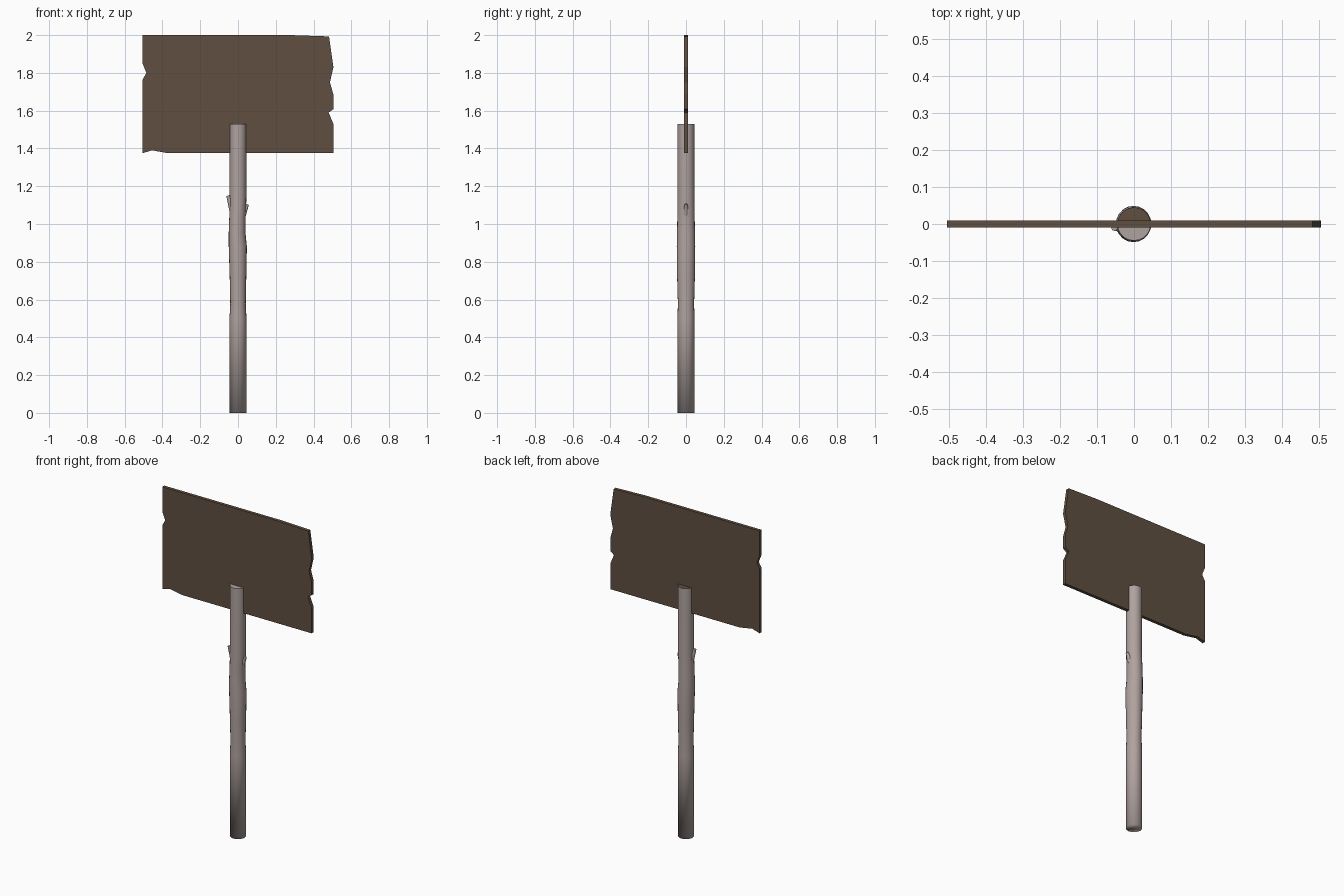
import bpy, bmesh, math
from mathutils import Vector

if "Cube" in bpy.data.objects:
    bpy.data.objects.remove(bpy.data.objects["Cube"])


def material(name, rgb):
    m = bpy.data.materials.new(name)
    m.diffuse_color = (*rgb, 1)
    m.use_nodes = True
    m.node_tree.nodes["Principled BSDF"].inputs["Base Color"].default_value = m.diffuse_color
    return m


BROWN = material("dark_brown_wood", (0.115, 0.078, 0.051))
GREY = material("pale_grey_wood", (0.43, 0.365, 0.345))


def finish(name, bm, mats):
    bmesh.ops.recalc_face_normals(bm, faces=bm.faces)
    me = bpy.data.meshes.new(name)
    bm.to_mesh(me)
    bm.free()
    for m in mats:
        me.materials.append(m)
    ob = bpy.data.objects.new(name, me)
    bpy.context.collection.objects.link(ob)
    return ob


# Sign board: chipped outline given thickness
outline = [(-.505, 2.0), (-.505, 1.85), (-.485, 1.80), (-.505, 1.765),
           (-.505, 1.375), (-.455, 1.39), (-.37, 1.375), (.505, 1.375),
           (.505, 1.53), (.48, 1.59), (.505, 1.608), (.505, 1.685),
           (.487, 1.75), (.505, 1.83), (.482, 1.993), (.28, 2.0)]
bm = bmesh.new()
face = bm.faces.new([bm.verts.new((x, -0.01, z)) for x, z in outline])
ext = bmesh.ops.extrude_face_region(bm, geom=[face], use_keep_orig=True)
for v in ext["geom"]:
    if isinstance(v, bmesh.types.BMVert):
        v.co.y = 0.01
finish("sign_board", bm, [BROWN])

# Post: slightly crooked stack of rings (height, centre x, x radius, y radius)
rings = [(0, 0, .045, .045), (.5, 0, .045, .045), (.58, 0, .041, .043),
         (.72, 0, .044, .047), (.88, -.001, .048, .049), (.96, -.005, .044, .047),
         (1.04, -.003, .043, .046), (1.12, 0, .044, .045), (1.53, 0, .045, .045)]
SIDES = 20
bm = bmesh.new()
loops = []
for z, cx, rx, ry in rings:
    loops.append([bm.verts.new((cx + rx * math.cos(2 * math.pi * i / SIDES),
                                ry * math.sin(2 * math.pi * i / SIDES), z))
                  for i in range(SIDES)])
for a, b in zip(loops, loops[1:]):
    for i in range(SIDES):
        j = (i + 1) % SIDES
        bm.faces.new((a[i], a[j], b[j], b[i])).smooth = True
bm.faces.new(loops[0][::-1]).smooth = True
half = SIDES // 2
bm.faces.new(loops[-1][:half + 1]).material_index = 1        # dark back of the top
bm.faces.new(loops[-1][half:] + loops[-1][:1])
finish("post", bm, [GREY, BROWN])


# Twig stubs: short tapered bits on either side of the post
def twig(name, start, end, r1, r2):
    a, b = Vector(start), Vector(end)
    d = b - a
    bm = bmesh.new()
    bmesh.ops.create_cone(bm, cap_ends=True, segments=8, radius1=r1, radius2=r2,
                          depth=d.length)
    rot = d.to_track_quat('Z', 'Y')
    for v in bm.verts:
        v.co = rot @ v.co + (a + b) / 2
    for f in bm.faces:
        f.smooth = len(f.verts) == 4
    finish(name, bm, [GREY])


twig("left_twig", (-.028, -.005, 1.07), (-.053, -.01, 1.15), .018, .009)
twig("right_twig", (.025, 0, 1.05), (.05, 0, 1.105), .018, .008)
